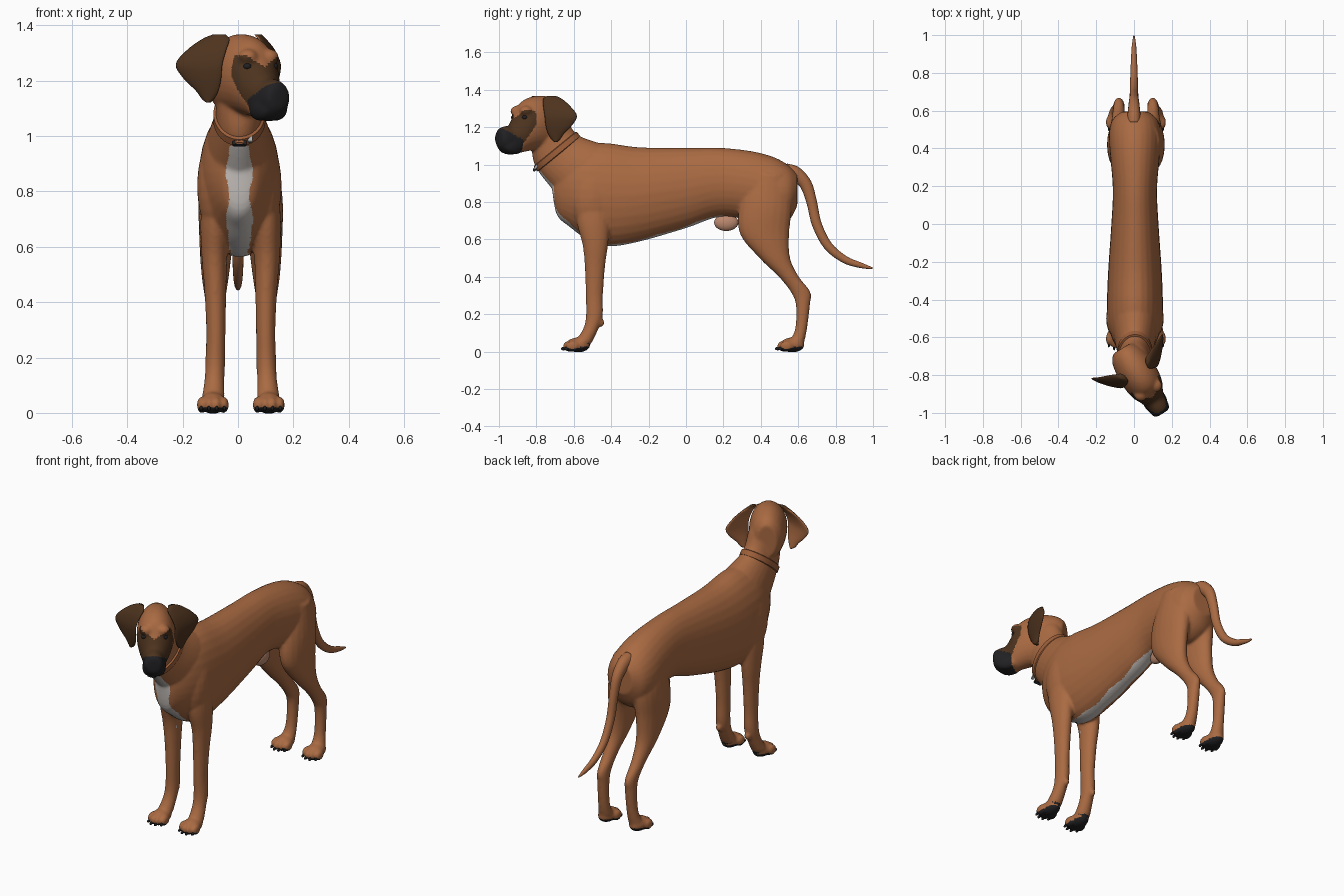
import bpy, bmesh, math
from mathutils import Vector, Matrix

if "Cube" in bpy.data.objects:
    bpy.data.objects.remove(bpy.data.objects["Cube"])


def material(name, rgb):
    m = bpy.data.materials.new(name)
    m.use_nodes = True
    m.diffuse_color = (*rgb, 1)
    node = m.node_tree.nodes["Principled BSDF"]
    node.inputs["Base Color"].default_value = (*rgb, 1)
    node.inputs["Roughness"].default_value = 0.8
    return m


coat = material("tan_coat", (0.40, 0.145, 0.055))
mask = material("dark_brown", (0.075, 0.033, 0.013))
black = material("black", (0.015, 0.015, 0.017))
white = material("white_fur", (0.60, 0.56, 0.53))
leather = material("collar_leather", (0.34, 0.115, 0.042))
skin = material("pale_skin", (0.50, 0.25, 0.16))
metal = material("steel", (0.45, 0.45, 0.46))

MID = 0.005                                   # body centre line
HEAD = Vector((0, -0.76, 0))                  # head pivot and turned axes
YAW = math.radians(32)
FWD = Vector((math.sin(YAW), -math.cos(YAW), 0))
LEFT = Vector((math.cos(YAW), math.sin(YAW), 0))
UP = Vector((0, 0, 1))


def head_point(u, v, z):
    return HEAD + FWD * u + LEFT * v + UP * z


def loft(bm, rings, sides=28, steps=5):
    """Skin elliptical rings (centre, half axis, half axis), eased between."""
    eased = []
    for i in range(len(rings) - 1):
        a, b, c, d = (rings[min(max(k, 0), len(rings) - 1)] for k in range(i - 1, i + 3))
        for s in range(steps):
            t = s / steps
            eased.append([q + 0.5 * t * (r - p + t * (2 * p - 5 * q + 4 * r - w + t * (3 * (q - r) + w - p)))
                          for p, q, r, w in zip(a, b, c, d)])
    eased.append(rings[-1])
    loops = []
    for centre, ax, ay in eased:
        loops.append([bm.verts.new(centre + ax * math.cos(k * math.tau / sides) + ay * math.sin(k * math.tau / sides))
                      for k in range(sides)])
    for lo, hi in zip(loops, loops[1:]):
        for k in range(sides):
            j = (k + 1) % sides
            bm.faces.new((lo[k], lo[j], hi[j], hi[k]))
    bm.faces.new(loops[0][::-1])
    bm.faces.new(loops[-1])


def blob(bm, centre, size, turn=0.0):
    m = Matrix.Translation(centre) @ Matrix.Rotation(turn, 4, 'Z') @ Matrix.Diagonal((*size, 1))
    bmesh.ops.create_uvsphere(bm, u_segments=20, v_segments=12, radius=1, matrix=m)


def finish(bm, name, mats, sharp=None):
    bmesh.ops.recalc_face_normals(bm, faces=bm.faces[:])
    mesh = bpy.data.meshes.new(name)
    bm.to_mesh(mesh)
    bm.free()
    for m in mats:
        mesh.materials.append(m)
    mesh.shade_smooth()
    if sharp:
        mesh.set_sharp_from_angle(angle=math.radians(sharp))
    obj = bpy.data.objects.new(name, mesh)
    bpy.context.scene.collection.objects.link(obj)
    return obj


# Torso: y, top, bottom, half width
bm = bmesh.new()
torso = [(-.715, .93, .86, .03), (-.69, 1.0, .73, .07), (-.62, 1.08, .665, .115), (-.53, 1.11, .60, .142),
         (-.42, 1.115, .562, .148), (-.25, 1.093, .588, .142), (0, 1.09, .66, .125), (.18, 1.09, .72, .117),
         (.35, 1.072, .70, .13), (.47, 1.04, .66, .138), (.55, .995, .70, .12), (.595, .95, .78, .07)]
loft(bm, [(Vector((MID, y, (t + b) / 2)), Vector((w, 0, 0)), UP * ((t - b) / 2)) for y, t, b, w in torso])

# Neck: y, z, slanted half depth, half width
neck = [(-.45, .87, .17, .12, .12), (-.55, .97, .15, .12, .118), (-.69, 1.07, .11, .09, .087),
        (-.735, 1.17, .09, .095, .083), (-.76, 1.24, .07, .06, .075)]
loft(bm, [(Vector((MID, y, z)), Vector((w, 0, 0)), Vector((0, dy, dz))) for y, z, dy, dz, w in neck])

# Head: forward, top, bottom, half width
skull = [(-.12, 1.31, 1.12, .055), (-.08, 1.345, 1.09, .085), (0, 1.368, 1.08, .1), (.08, 1.362, 1.075, .1),
         (.14, 1.33, 1.065, .088), (.175, 1.27, 1.057, .07), (.21, 1.215, 1.053, .058),
         (.25, 1.205, 1.06, .055), (.28, 1.19, 1.09, .045), (.287, 1.16, 1.11, .02)]
loft(bm, [(head_point(u, 0, (t + b) / 2), LEFT * w, UP * ((t - b) / 2)) for u, t, b, w in skull])
blob(bm, head_point(.262, 0, 1.172), (.033, .026, .024), YAW)
for s in (-1, 1):
    blob(bm, head_point(.14, s * .045, 1.285), (.036, .036, .03), YAW)
    blob(bm, head_point(.205, s * .033, 1.10), (.03, .065, .045), YAW)

# Legs: z, y, half depth, sideways offset, half width
front_leg = [(.88, -.5, .09, .08, .05), (.7, -.495, .09, .09, .055), (.57, -.485, .068, .095, .047),
             (.45, -.487, .054, .092, .04), (.3, -.49, .046, .09, .035), (.19, -.49, .045, .092, .036),
             (.12, -.51, .041, .095, .036), (.05, -.55, .048, .1, .042)]
hind_leg = [(.95, .44, .10, .06, .065), (.78, .425, .14, .078, .073), (.63, .42, .132, .088, .062),
            (.5, .475, .082, .092, .05), (.4, .55, .054, .092, .036), (.32, .612, .053, .09, .03),
            (.25, .625, .038, .09, .03), (.12, .615, .032, .093, .031), (.05, .59, .042, .098, .04)]
claws = bmesh.new()
for s in (-1, 1):
    for leg, toe_y in ((front_leg, -.665), (hind_leg, .48)):
        loft(bm, [(Vector((.01 + s * x, y, z)), Vector((w, 0, 0)), Vector((0, d, 0))) for z, y, d, x, w in leg], 20)
        foot_x = .01 + s * .101
        blob(bm, (foot_x, toe_y + .088, .036), (.046, .066, .04))
        for k in (-1.5, -.5, .5, 1.5):
            back = .016 if abs(k) > 1 else 0
            blob(bm, (foot_x + k * .027, toe_y + .042 + back, .029), (.0175, .036, .03))
            blob(claws, (foot_x + k * .028, toe_y + .01 + back, .016), (.006, .014, .009))
    blob(bm, (.01 + s * .093, -.455, .155), (.018, .02, .022))
    blob(bm, (MID + s * .083, -.5, .82), (.07, .115, .18))
finish(claws, "claws", [black])

# Fuse the parts into one smooth skin
rough = finish(bm, "rough_body", [])
remesh = rough.modifiers.new("fuse", 'REMESH')
remesh.mode = 'VOXEL'
remesh.voxel_size = 0.0075
relax = rough.modifiers.new("relax", 'SMOOTH')
relax.factor, relax.iterations = 0.5, 7
skin_mesh = bpy.data.meshes.new_from_object(rough.evaluated_get(bpy.context.evaluated_depsgraph_get()))
bpy.data.objects.remove(rough)
skin_mesh.name = "body"
skin_mesh.materials.clear()
for m in (coat, mask, black, white):
    skin_mesh.materials.append(m)
skin_mesh.shade_smooth()
body = bpy.data.objects.new("body", skin_mesh)
bpy.context.scene.collection.objects.link(body)


def marking(p, n):
    """Coat marking from place and direction."""
    u, z, off = (p - HEAD).dot(FWD), p.z, abs(p.x - MID)
    if z > 1.03 and u > .105:
        if u > .17 and z < 1.13 + (u - .17) * .6:
            return 2
        if z < 1.25 + .6 * abs((p - HEAD).dot(LEFT)) and z < 1.29 and u > .105 + max(0, 1.22 - z) * .6:
            return 1
    if z < .045 and (n.z < -.3 or z < .01):
        return 2
    if .54 < z < .965 and p.y < -.5 and n.y < -.2 and off < .042 + .007 * math.sin(38 * z):
        return 3
    if z > .54 and -.65 < p.y < .2 and n.z < -.6 and off < .036 + .005 * math.sin(30 * p.y):
        return 3
    return 0


for f in skin_mesh.polygons:
    f.material_index = marking(f.center, f.normal)

# Hanging ears: z, front edge, back edge, inward shift
flap = [(1.368, .0, .045, -.045), (1.35, -.02, .085, -.03), (1.31, -.015, .135, -.005), (1.26, -.005, .172, .01),
        (1.21, 0, .145, .008), (1.165, .012, .1, .0), (1.135, .03, .078, -.006), (1.122, .045, .062, -.008)]
for s, side in ((-1, "right"), (1, "left")):
    bm = bmesh.new()
    along = FWD * -.74 + LEFT * (.66 * s)
    out = FWD * .66 + LEFT * (.74 * s)
    loft(bm, [(head_point(.05, s * .1, z) + along * ((a + b) / 2) + out * shift, along * ((b - a) / 2), out * .013)
              for z, a, b, shift in flap], 24, 4)
    ear = finish(bm, side + "_ear", [mask, coat])
    for f in ear.data.polygons:
        f.material_index = int(f.normal.dot(out) < -.2)

# Eyes
bm = bmesh.new()
for s in (-1, 1):
    blob(bm, head_point(.153, s * .055, 1.252), (.017, .017, .013), YAW)
finish(bm, "eyes", [black])

# Tail: y, z, radius
bm = bmesh.new()
path = [(.53, .965, .042), (.585, .95, .04), (.64, .895, .033), (.672, .80, .028), (.70, .68, .026),
        (.76, .565, .024), (.85, .492, .02), (.94, .46, .014), (.998, .446, .004)]
rings = []
for i, (y, z, r) in enumerate(path):
    y0, z0, _ = path[max(i - 1, 0)]
    y1, z1, _ = path[min(i + 1, len(path) - 1)]
    rings.append((Vector((0, y, z)), Vector((r * .85, 0, 0)), Vector((0, z0 - z1, y1 - y0)).normalized() * r))
loft(bm, rings, 16)
finish(bm, "tail", [coat])

# Sheath under the belly
bm = bmesh.new()
blob(bm, (MID, .215, .69), (.028, .065, .045))
finish(bm, "sheath", [skin])

# Collar strap with buckle and tags
bm = bmesh.new()
axis = Vector((0, -.63, .77))
loft(bm, [(Vector((MID, -.69, 1.07)) + axis * h, Vector((.09 * k, 0, 0)), Vector((0, .11, .09)) * k)
          for h, k in ((-.019, 1.0), (-.015, 1.05), (.015, 1.04), (.019, .98))], 40, 1)
finish(bm, "collar", [leather], 40)

tilt = Matrix.Rotation(math.radians(-40), 4, 'X')
for name, mat, place, size in (("buckle", black, (.005, -.805, .977), (.05, .012, .034)),
                               ("buckle_plate", leather, (.005, -.81, .977), (.028, .012, .018)),
                               ("tag", metal, (.045, -.80, .99), (.016, .012, .034))):
    bm = bmesh.new()
    bmesh.ops.create_cube(bm, size=1, matrix=Matrix.Translation(place) @ tilt @ Matrix.Diagonal((*size, 1)))
    bmesh.ops.bevel(bm, geom=bm.edges[:], offset=.003, segments=2, affect='EDGES')
    finish(bm, name, [mat], 40)
